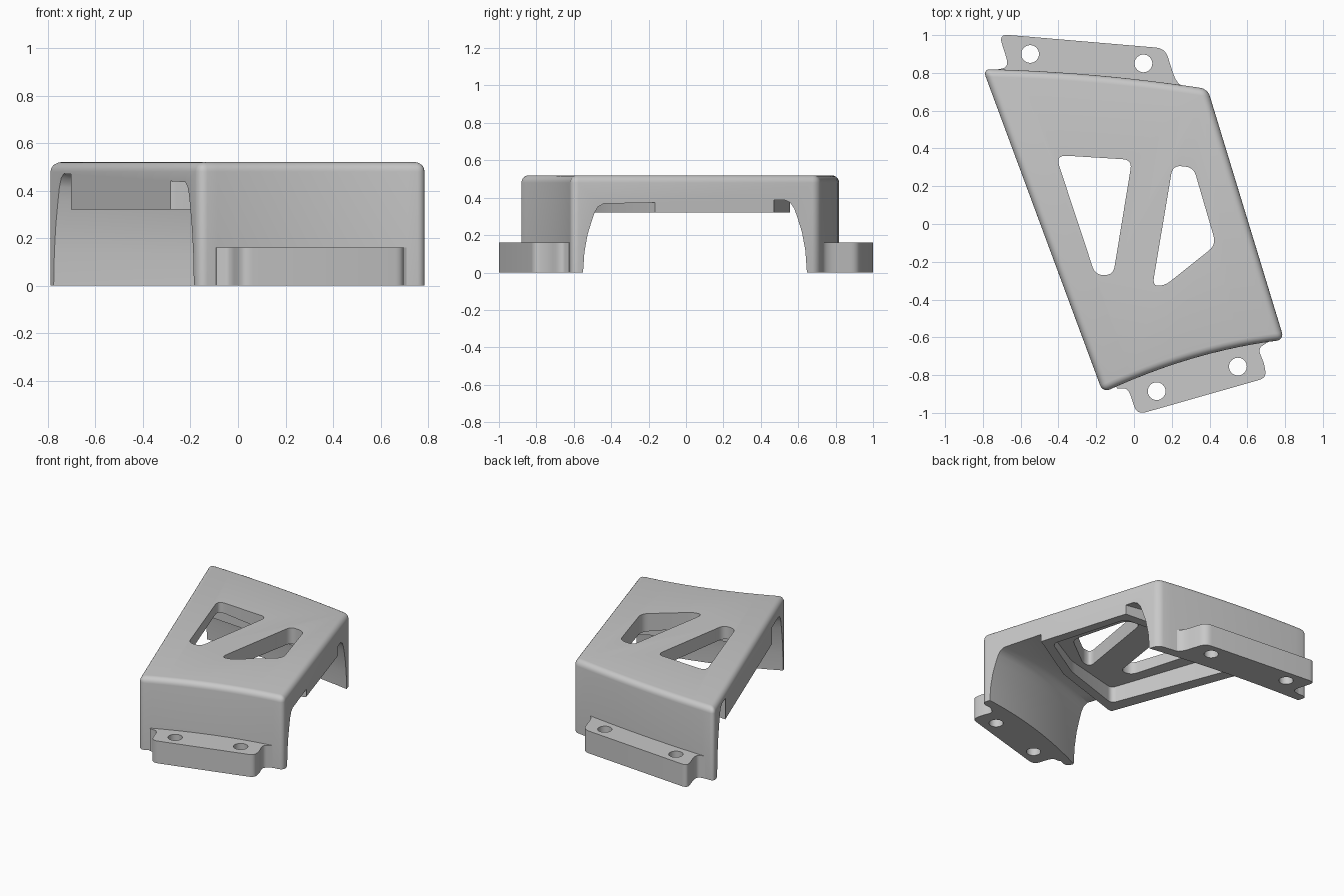
import bpy
import bmesh
from mathutils import Vector

cube = bpy.data.objects.get("Cube")
if cube:
    bpy.data.objects.remove(cube, do_unlink=True)

GREY = bpy.data.materials.new("light_grey")
GREY.use_nodes = True
COLOUR = (0.58, 0.58, 0.58, 1)
GREY.diffuse_color = COLOUR
GREY.node_tree.nodes["Principled BSDF"].inputs["Base Color"].default_value = COLOUR

TOP, RIM, FLANGE = 0.52, 0.32, 0.16


def front(t):
    return (-0.165 + 0.96 * t, -0.893 + 0.28 * t + 0.17 * t * (1 - t))


def back(t):
    return (-0.80 + 1.19 * t, 0.82 - 0.105 * t + 0.08 * t * (1 - t))


def loft(name, layers):
    """Closed solid through equal-length loops of 3D points."""
    bm = bmesh.new()
    rings = [[bm.verts.new(p) for p in loop] for loop in layers]
    for low, high in zip(rings, rings[1:]):
        for i in range(len(low)):
            j = (i + 1) % len(low)
            bm.faces.new((low[i], low[j], high[j], high[i]))
    bm.faces.new(reversed(rings[0]))
    bm.faces.new(rings[-1])
    bm.normal_update()
    if bm.calc_volume(signed=True) < 0:
        bmesh.ops.reverse_faces(bm, faces=bm.faces)
    mesh = bpy.data.meshes.new(name)
    bm.to_mesh(mesh)
    bm.free()
    mesh.materials.append(GREY)
    obj = bpy.data.objects.new(name, mesh)
    bpy.context.collection.objects.link(obj)
    return obj


def prism(name, points, z0, z1):
    return loft(name, [[(p[0], p[1], z) for p in points] for z in (z0, z1)])


def rounded(points, steps=6):
    """Round each (x, y, reach) corner with a short curve."""
    out = []
    for i, (x, y, reach) in enumerate(points):
        p = Vector((x, y))
        if not reach:
            out.append(p)
            continue
        a, b = (Vector(points[k][:2]) for k in (i - 1, (i + 1) % len(points)))
        # Keep neighbouring curves from running into each other
        ra, rb = (min(reach, 0.45 * (q - p).length) for q in (a, b))
        a = p + (a - p).normalized() * ra
        b = p + (b - p).normalized() * rb
        for s in range(steps + 1):
            t = s / steps
            out.append(a * (1 - t) ** 2 + p * 2 * t * (1 - t) + b * t * t)
    return out


def cut(target, cutter):
    mod = target.modifiers.new("cut", "BOOLEAN")
    mod.operation = "DIFFERENCE"
    mod.solver = "EXACT"
    mod.object = cutter
    bpy.context.view_layer.objects.active = target
    bpy.ops.object.modifier_apply(modifier=mod.name)
    bpy.data.objects.remove(cutter, do_unlink=True)


def smooth(obj):
    bpy.ops.object.select_all(action="DESELECT")
    obj.select_set(True)
    bpy.context.view_layer.objects.active = obj
    bpy.ops.object.shade_smooth_by_angle(angle=0.55)


# Skewed block with curved ends, rounded on top and at the four corners
N = 12
outline = [front(i / N) for i in range(N + 1)]
outline += [back(1 - i / N) for i in range(N + 1)]
body = prism("bridge_body", outline, 0, TOP)
bm = bmesh.new()
bm.from_mesh(body.data)
soft = []
for e in bm.edges:
    heights = [v.co.z for v in e.verts]
    upright = abs(heights[0] - heights[1]) > 0.1
    if min(heights) > 0.5 or (upright and e.calc_face_angle() > 0.5):
        soft.append(e)
bmesh.ops.bevel(bm, geom=soft, offset=0.04, offset_type="OFFSET", segments=5,
                profile=0.5, affect="EDGES", clamp_overlap=False)
bm.to_mesh(body.data)
bm.free()

# Arch void: end walls thicken towards the top plate
PROFILE = [(-0.2, 0.065), (0, 0.065), (0.3, 0.073), (0.55, 0.09), (0.75, 0.113),
           (0.88, 0.13), (0.96, 0.15), (1, 0.18)]
span = [-0.15 + 1.3 * i / N for i in range(N + 1)]
layers = []
for s, wall in PROFILE:
    loop = [(x, y + wall) for x, y in map(front, span)]
    loop += [(x, y - wall) for x, y in map(back, reversed(span))]
    layers.append([(x, y, s * (0.42 - 0.07 * x)) for x, y in loop])
arch = loft("arch_cutter", layers)

# Stiffening rim left hanging under the plate, flush with the long sides
rim = prism("rim_cutter", [(-0.26, -0.57), (0.27, -0.40), (0.65, -0.17), (1.2, 0.16),
                           (1.2, 0.425), (0.46, 0.47), (-0.68, 0.555), (-1.2, 0.59),
                           (-1.2, -0.57)], RIM, 0.7)
pocket = prism("pocket_cutter", rounded([
    (-0.215, -0.49, 0.04), (0.25, -0.34, 0.04), (0.58, -0.14, 0.04),
    (0.42, 0.41, 0.04), (-0.59, 0.485, 0.04)]), 0.2, 0.8)
cut(rim, pocket)
cut(arch, rim)
cut(body, arch)

# Two rounded windows through the top plate
WINDOWS = [
    [(-0.415, 0.365, 0.06), (-0.01, 0.34, 0.05), (-0.11, -0.27, 0.045), (-0.205, -0.27, 0.045)],
    [(0.205, 0.31, 0.045), (0.315, 0.30, 0.045), (0.435, -0.11, 0.05),
     (0.165, -0.325, 0.04), (0.098, -0.327, 0.045)],
]
for points in WINDOWS:
    cut(body, prism("window_cutter", rounded(points), 0.1, 0.8))
smooth(body)

# Bolted mounting flanges at both ends
FLANGES = {
    "back_flange": ([
        (-0.715, 1.005, 0.05), (0.165, 0.93, 0.05), (0.225, 0.74, 0.07), (0.30, 0.72, 0),
        (0.29, 0.69, 0), (-0.2, 0.76, 0), (-0.73, 0.79, 0), (-0.74, 0.815, 0),
        (-0.66, 0.83, 0.06)], [(-0.55, 0.90), (0.05, 0.85)]),
    "front_flange": ([
        (0.015, -1.01, 0.05), (0.70, -0.815, 0.04), (0.69, -0.74, 0.03), (0.655, -0.66, 0.04),
        (0.71, -0.625, 0), (0.70, -0.60, 0), (0.4, -0.65, 0), (0.15, -0.73, 0),
        (-0.1, -0.84, 0), (-0.09, -0.87, 0), (-0.03, -0.87, 0.045)],
        [(0.12, -0.885), (0.55, -0.755)]),
}
for name, (points, bolts) in FLANGES.items():
    flange = prism(name, rounded(points), 0, FLANGE)
    for x, y in bolts:
        bpy.ops.mesh.primitive_cylinder_add(vertices=32, radius=0.047, depth=1, location=(x, y, 0))
        cut(flange, bpy.context.object)
    smooth(flange)
